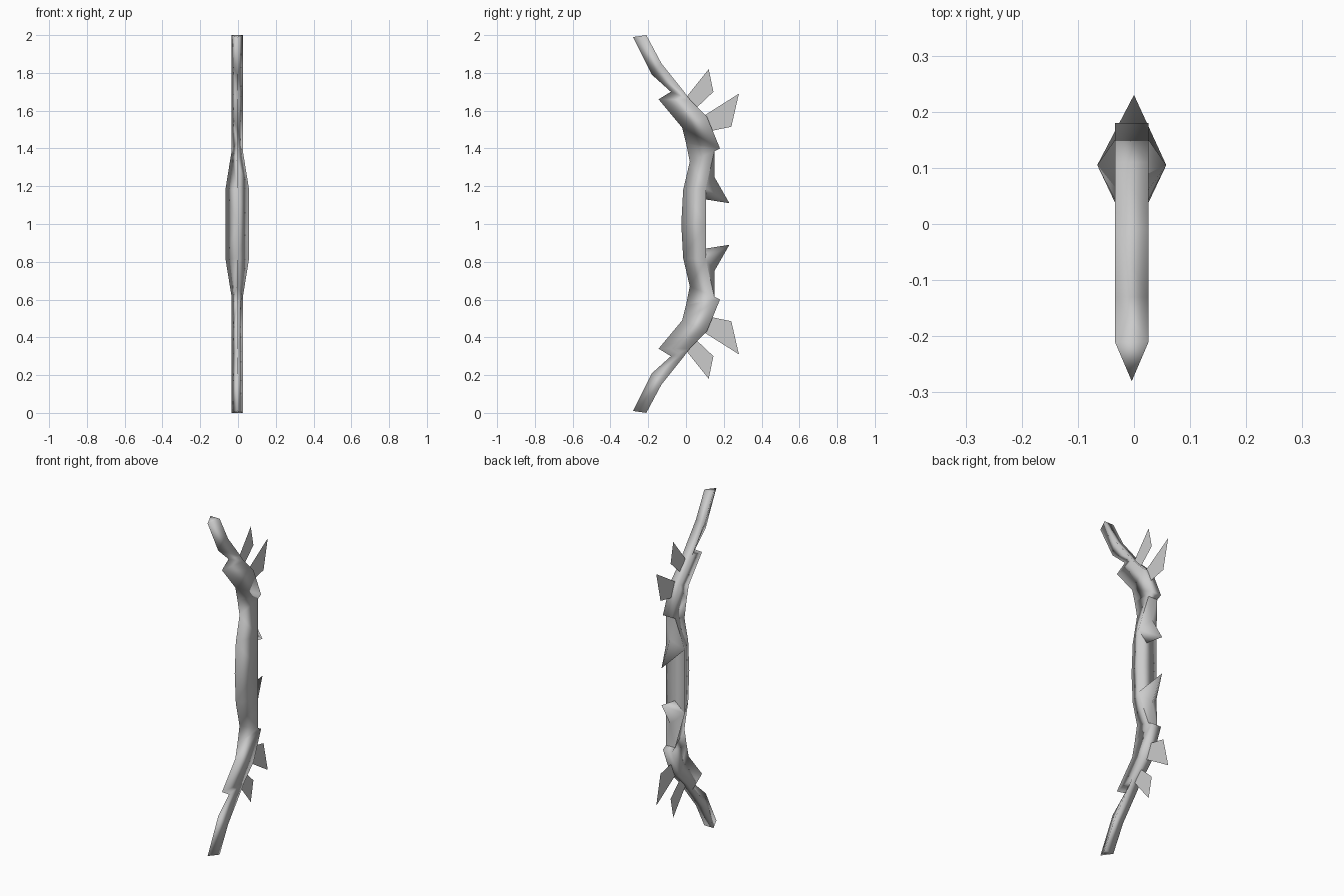
import bpy, bmesh

cube = bpy.data.objects.get("Cube")
if cube:
    bpy.data.objects.remove(cube, do_unlink=True)

grey = bpy.data.materials.new("plain grey")
grey.use_nodes = True
colour = (0.6, 0.6, 0.6, 1)
grey.diffuse_color = colour
grey.node_tree.nodes["Principled BSDF"].inputs["Base Color"].default_value = colour


def mirrored_part(name, verts, faces, smooth, solid=True):
    """Upper half of a part, mirrored to the lower half about mid height."""
    bm = bmesh.new()
    vs = [bm.verts.new((x, y, z - 1)) for x, y, z in verts]
    for f in faces:
        bm.faces.new([vs[i] for i in f])
    if solid:
        bmesh.ops.recalc_face_normals(bm, faces=bm.faces)
    for f in bm.faces:
        f.smooth = smooth
    mesh = bpy.data.meshes.new(name)
    bm.to_mesh(mesh)
    bm.free()
    mesh.materials.append(grey)
    obj = bpy.data.objects.new(name, mesh)
    obj.location.z = 1
    bpy.context.collection.objects.link(obj)
    mod = obj.modifiers.new("Mirror", 'MIRROR')
    mod.use_axis = (False, False, True)
    return obj


# Bow stave: triangular sections, as front ridge y z, back y z, half width
MID, THIN, WIDE = -0.004, 0.03, 0.0615
stations = [
    (-0.28, 1.99, -0.21, 2.0, THIN),
    (-0.18, 1.79, -0.13, 1.85, THIN),
    (-0.08, 1.70, -0.01, 1.70, THIN),
    (-0.145, 1.66, 0.02, 1.66, THIN),
    (-0.02, 1.51, 0.11, 1.57, THIN),
    (0.0, 1.43, 0.18, 1.40, THIN),
    (0.02, 1.33, 0.15, 1.385, THIN),
    (-0.015, 1.18, 0.105, 1.19, WIDE),
    (-0.025, 1.0, 0.105, 1.0, WIDE),
]
verts, faces = [], [(0, 1, 2)]
for fy, fz, by, bz, w in stations:
    verts += [(MID, fy, fz), (MID + w, by, bz), (MID - w, by, bz)]
for s in range(len(stations) - 1):
    for i in range(3):
        a, b = s * 3 + i, s * 3 + (i + 1) % 3
        faces.append((a, b, b + 3, a + 3))
mirrored_part("bow_stave", verts, faces, True)

# Pointed spikes on the back, above and below the grip
verts = [
    (MID + THIN, 0.15, 1.385), (MID - THIN, 0.15, 1.385),
    (MID + WIDE, 0.105, 1.19), (MID - WIDE, 0.105, 1.19),
    (0, 0.15, 1.25), (0, 0.23, 1.11), (0, 0.105, 1.13),
]
faces = [(0, 1, 4), (0, 4, 2), (1, 3, 4), (4, 5, 2), (4, 3, 5), (2, 5, 6), (3, 6, 5)]
mirrored_part("grip_spikes", verts, faces, True)

# Flat blades standing on the back of each limb
blades = {
    "inner_blades": [(0.09, 1.57), (0.28, 1.69), (0.24, 1.515), (0.12, 1.49)],
    "outer_blades": [(0.0, 1.67), (0.12, 1.82), (0.145, 1.70), (0.05, 1.61)],
}
for name, outline in blades.items():
    mirrored_part(name, [(0, y, z) for y, z in outline], [(3, 2, 1, 0)], False, False)
